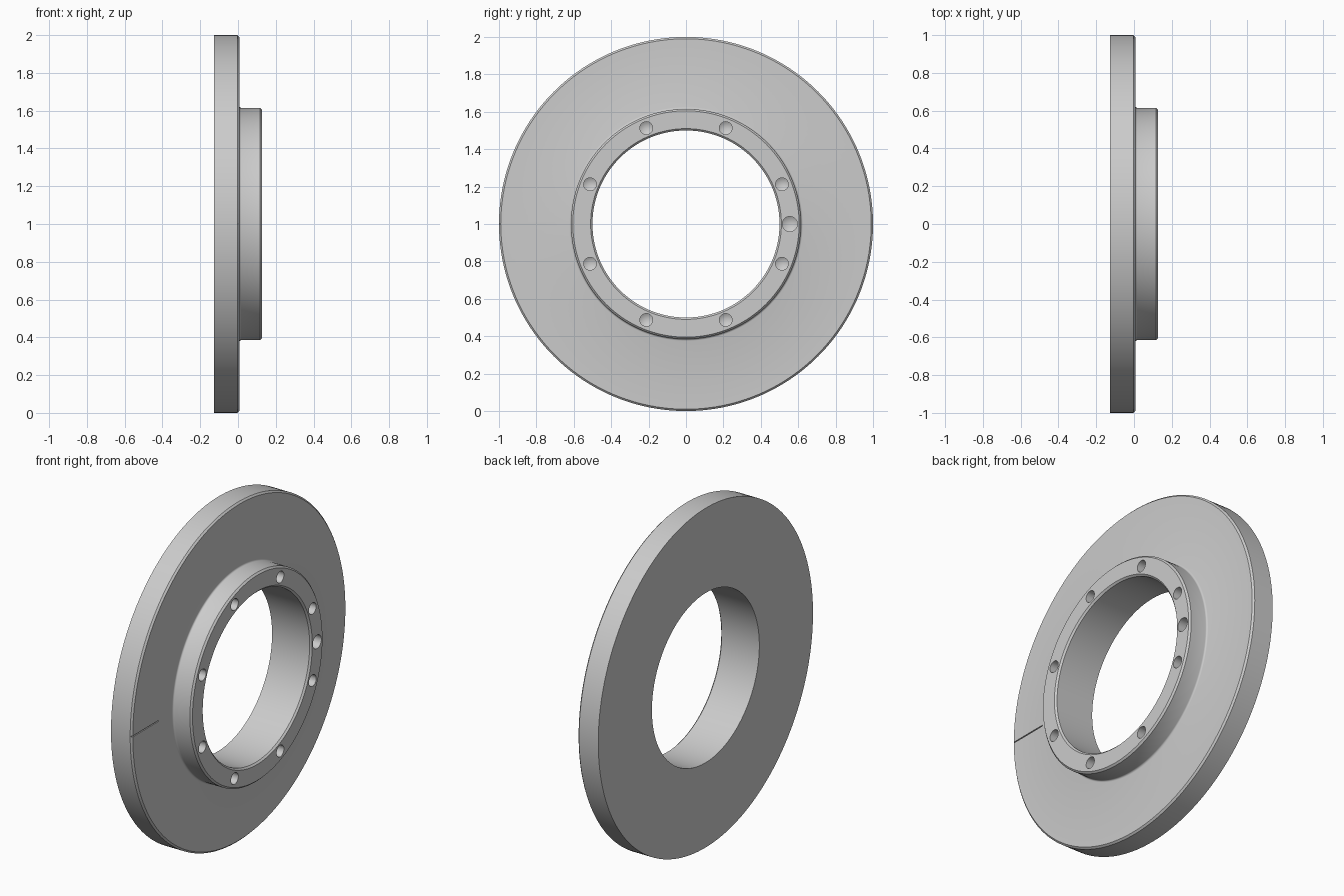
import bpy, bmesh
from math import radians, cos, sin, pi
from mathutils import Matrix

cube = bpy.data.objects.get("Cube")
if cube:
    bpy.data.objects.remove(cube, do_unlink=True)

metal = bpy.data.materials.new("grey metal")
metal.use_nodes = True
GREY = (0.6, 0.6, 0.6, 1)
metal.diffuse_color = GREY
metal.node_tree.nodes["Principled BSDF"].inputs["Base Color"].default_value = GREY


def lathe(name, profile, steps, closed):
    """Revolve (x, radius) points round the x axis."""
    bm = bmesh.new()
    verts = [bm.verts.new((x, 0, r)) for x, r in profile]
    edges = [bm.edges.new(p) for p in zip(verts, verts[1:])]
    if closed:
        edges.append(bm.edges.new((verts[-1], verts[0])))
    bmesh.ops.spin(bm, geom=verts + edges, cent=(0, 0, 0), axis=(1, 0, 0),
                   angle=2 * pi, steps=steps, use_merge=True)
    bmesh.ops.remove_doubles(bm, verts=bm.verts, dist=1e-5)
    bmesh.ops.recalc_face_normals(bm, faces=bm.faces)
    return finish(name, bm)


def finish(name, bm):
    mesh = bpy.data.meshes.new(name)
    bm.to_mesh(mesh)
    bm.free()
    mesh.materials.append(metal)
    obj = bpy.data.objects.new(name, mesh)
    bpy.context.collection.objects.link(obj)
    return obj


# Disc, raised hub and bore as one turned section
BACK, FACE, TOP = -0.128, 0.007, 0.127
RIM, HUB, BORE, C = 1.0, 0.615, 0.5, 0.01
fillet = [(FACE + C * (1 - sin(a)), HUB + C * (1 - cos(a)))
          for a in (radians(d) for d in (90, 60, 30, 0))]
section = [(BACK, BORE), (BACK, RIM), (FACE - C, RIM), (FACE, RIM - C)]
section += [(x, r) for x, r in fillet]
section += [(TOP - C, HUB), (TOP, HUB - C), (TOP, BORE + C), (TOP - C, BORE)]
flange = lathe("flange", section, 192, True)

# Blind drilled holes with conical bottoms
cutters = []


def drill(angle, radius, depth):
    floor = TOP - depth
    profile = [(TOP + 0.05, 0), (TOP + 0.05, radius), (floor, radius),
               (floor - 0.6 * radius, 0)]
    hole = lathe("hole_cutter", profile, 32, False)
    a = radians(angle)
    hole.data.transform(Matrix.Translation((0, 0.555 * cos(a), 0.555 * sin(a))))
    cutters.append(hole)


for i in range(8):
    drill(22.5 + 45 * i, 0.034, 0.08)
drill(0, 0.04, 0.08)

# Thin index mark cut into the disc face
bm = bmesh.new()
bmesh.ops.create_cube(bm, size=1, matrix=Matrix.Translation((FACE, -0.89, 0))
                      @ Matrix.Diagonal((0.012, 0.28, 0.006, 1)))
cutters.append(finish("mark_cutter", bm))

for cutter in cutters:
    cutter.hide_render = True
    mod = flange.modifiers.new("cut", "BOOLEAN")
    mod.operation = "DIFFERENCE"
    mod.solver = "EXACT"
    mod.object = cutter

bpy.ops.object.select_all(action="DESELECT")
bpy.context.view_layer.objects.active = flange
flange.select_set(True)
for mod in list(flange.modifiers):
    bpy.ops.object.modifier_apply(modifier=mod.name)
for cutter in cutters:
    bpy.data.objects.remove(cutter, do_unlink=True)

flange.data.transform(Matrix.Translation((0, 0, 1)))
bpy.ops.object.shade_smooth_by_angle(angle=radians(31))
